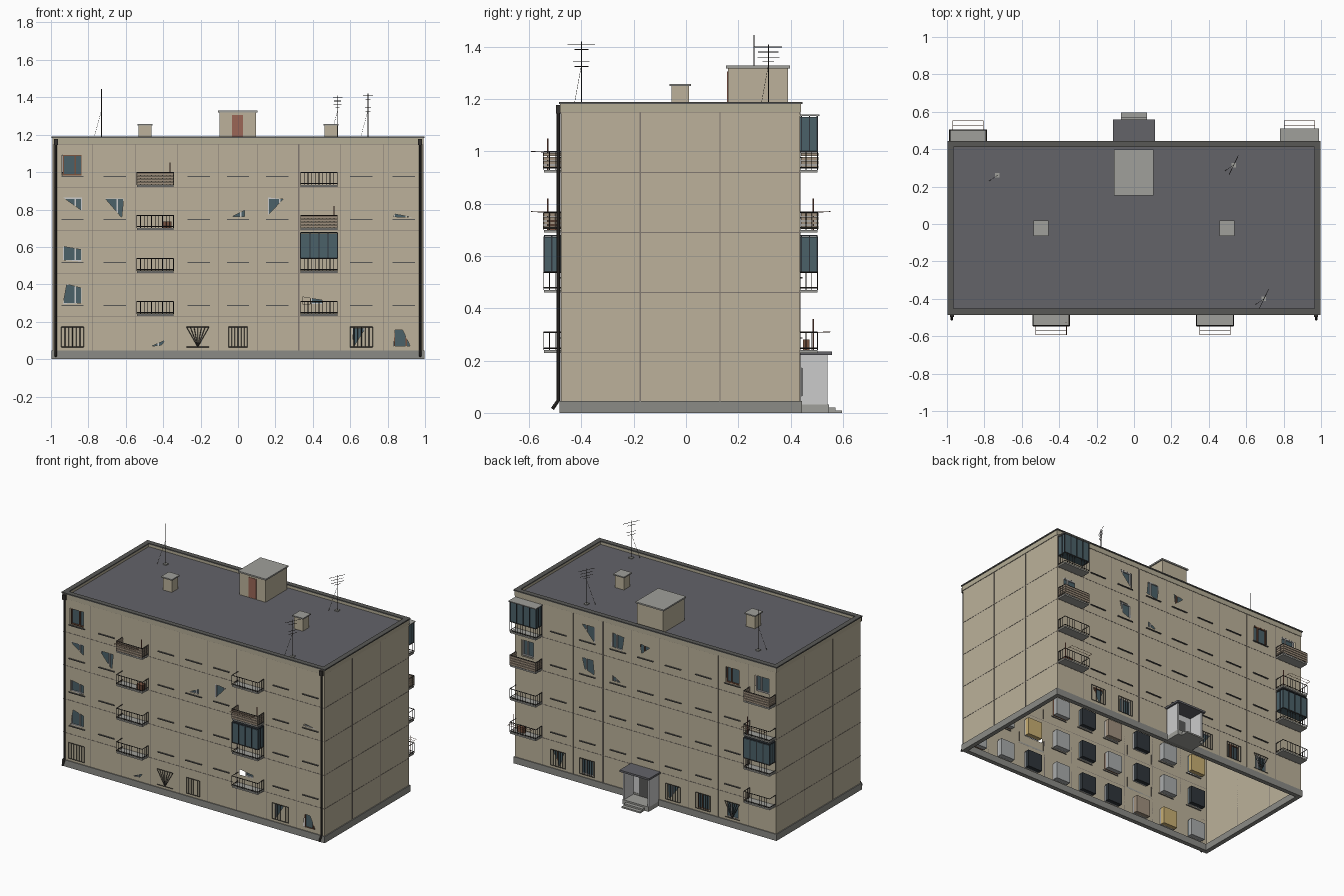
import bpy, bmesh, math, random
from mathutils import Vector, Matrix

if "Cube" in bpy.data.objects:
    bpy.data.objects.remove(bpy.data.objects["Cube"])

random.seed(4)
COL = {"wall": (.73, .69, .60), "parapet": (.70, .67, .58), "cap": (.35, .35, .34), "roof": (.39, .39, .41),
       "plinth": (.54, .54, .52), "seam": (.50, .47, .44), "glass": (.30, .38, .41), "white": (.80, .81, .80),
       "concrete": (.62, .62, .60), "metal": (.22, .21, .20), "brown": (.47, .33, .26), "red": (.60, .40, .34),
       "dark": (.20, .22, .24), "yellow": (.78, .68, .45), "tan": (.62, .56, .49), "grey": (.66, .67, .67)}
FRONT, BACK = (-1, -.478), (1, .437)
parts = {}


def material(key):
    m = bpy.data.materials.get(key)
    if not m:
        m = bpy.data.materials.new(key)
        m.diffuse_color = (*[c ** 2.2 for c in COL[key]], 1)
        m.use_nodes = True
        m.node_tree.nodes["Principled BSDF"].inputs["Base Color"].default_value = m.diffuse_color
    return m


def mesh_of(name, col):
    return parts.setdefault(name, (bmesh.new(), col))[0]


def box(name, col, x0, x1, y0, y1, z0, z1):
    size = (abs(x1 - x0), abs(y1 - y0), abs(z1 - z0), 1)
    mid = Vector(((x0 + x1) / 2, (y0 + y1) / 2, (z0 + z1) / 2))
    bmesh.ops.create_cube(mesh_of(name, col), size=1, matrix=Matrix.Translation(mid) @ Matrix.Diagonal(size))


def fbox(F, name, col, u0, u1, d0, d1, z0, z1):
    """Box on a long facade; d is the distance outward from the wall."""
    box(name, col, u0, u1, F[1] + F[0] * d0, F[1] + F[0] * d1, z0, z1)


def rod(name, col, p, q, r=.002, sides=6):
    p, q = Vector(p), Vector(q)
    rot = (q - p).to_track_quat('Z', 'Y').to_matrix().to_4x4()
    bmesh.ops.create_cone(mesh_of(name, col), cap_ends=True, segments=sides, radius1=r, radius2=r,
                          depth=(q - p).length, matrix=Matrix.Translation((p + q) / 2) @ rot)


def wall(name, outline, holes, loc, rot):
    """Flat wall sheet with polygon openings, from a filled 2D curve."""
    cu = bpy.data.curves.new(name, 'CURVE')
    cu.dimensions, cu.fill_mode = '2D', 'BOTH'
    for poly in [outline] + holes:
        s = cu.splines.new('POLY')
        s.points.add(len(poly) - 1)
        for pt, (a, b) in zip(s.points, poly):
            pt.co = (a, b, 0, 1)
        s.use_cyclic_u = True
    tmp = bpy.data.objects.new(name + "_curve", cu)
    bpy.context.collection.objects.link(tmp)
    me = bpy.data.meshes.new_from_object(tmp.evaluated_get(bpy.context.evaluated_depsgraph_get()))
    bpy.data.objects.remove(tmp)
    me.materials.clear()
    me.materials.append(material("wall"))
    ob = bpy.data.objects.new(name, me)
    ob.location, ob.rotation_euler = loc, rot
    bpy.context.collection.objects.link(ob)


def rect(u0, u1, z0, z1):
    return [(u0, z0), (u1, z0), (u1, z1), (u0, z1)]


# Walls with the openings that show the windows behind
W0, W1, H = -.99, .99, 1.16
front_holes = [rect(-.94, -.838, .982, 1.092), [(-.935, .865), (-.835, .865), (-.835, .795)],
               [(-.71, .86), (-.612, .86), (-.622, .757)], [(.16, .865), (.24, .855), (.16, .77)],
               [(-.03, .762), (.035, .762), (.035, .795)], [(.83, .762), (.93, .758), (.84, .775)],
               [(-.935, .602), (-.838, .585), (-.838, .522), (-.935, .53)],
               [(-.915, .40), (-.838, .38), (-.838, .30), (-.935, .295)],
               [(.345, .332), (.45, .315), (.45, .295), (.345, .295)],
               [(-.46, .07), (-.39, .10), (-.41, .075)], [(.61, .165), (.68, .165), (.62, .07)],
               [(.84, .155), (.88, .155), (.92, .07), (.83, .07)]]
back_holes = [[(.48, 1.09), (.385, 1.09), (.385, .985)], [(.25, 1.09), (.165, 1.08), (.18, .985), (.26, 1.0)],
              [(.04, 1.07), (-.03, 1.06), (.03, 1.01)], rect(-.71, -.61, .985, 1.09), rect(-.94, -.83, .95, 1.09),
              [(.48, .865), (.40, .86), (.39, .765), (.46, .79)], [(.25, .80), (.19, .765), (.25, .765)],
              rect(.85, .94, .75, .86), [(.62, .165), (.70, .165), (.65, .07)], rect(.40, .48, .07, .165),
              [(-.25, .165), (-.17, .165), (-.18, .07)], rect(-.48, -.40, .07, .165), rect(-.70, -.62, .07, .165)]
wall("front_wall", rect(W0, W1, .04, H), front_holes, (0, FRONT[1], 0), (math.pi / 2, 0, 0))
wall("back_wall", rect(W0, W1, .04, H), [[(-u, z) for u, z in h] for h in back_holes],
     (0, BACK[1], 0), (math.pi / 2, 0, math.pi))
for s, n in ((1, "right_wall"), (-1, "left_wall")):
    wall(n, rect(FRONT[1], BACK[1], .04, H), [], (s * W1, 0, 0), (math.pi / 2, 0, math.pi / 2))


def ring(name, col, o, t, z0, z1):
    """Rectangular ring around the block; o = outward offset, t = thickness."""
    x, y0, y1 = W1 + o, FRONT[1] - o, BACK[1] + o
    box(name, col, -x, x, y0, y0 + t, z0, z1)
    box(name, col, -x, x, y1 - t, y1, z0, z1)
    for s in (-1, 1):
        box(name, col, s * x, s * (x - t), y0 + t, y1 - t, z0, z1)


# Plinth, parapet, coping and roof
ring("plinth", "plinth", .006, .03, 0, .045)
ring("parapet", "parapet", .003, .026, 1.15, 1.182)
ring("parapet_coping", "cap", .008, .034, 1.182, 1.19)
box("roof", "roof", -.975, .975, -.465, .425, 1.15, 1.165)

# Panel seams
LEVELS = [.23, .46, .69, .92, 1.15]
for F in (FRONT, BACK):
    for z in LEVELS:
        fbox(F, "panel_seams", "seam", W0, W1, 0, .0012, z - .0015, z + .0015)
    for u in (-.78, -.55, -.325, -.105, .105, .325, .55, .78):
        w = .004 if u == .325 else .0015
        fbox(F, "panel_seams", "seam", u - w, u + w, 0, .0015, .045, 1.15)
for s in (-1, 1):
    for z in LEVELS:
        box("panel_seams", "seam", s * W1, s * (W1 + .0012), FRONT[1], BACK[1], z - .0015, z + .0015)
    for y in (-.175, .13):
        box("panel_seams", "seam", s * W1, s * (W1 + .0015), y - .002, y + .002, .045, 1.15)

# Windows: frame, glass, curtain box inside the shell, outside sill
BAYS = [-.885, -.66, -.44, -.21, 0, .21, .44, .66, .885]


def window(F, u, z, frame):
    a, b, t = u - .052, u + .052, z + .112
    fbox(F, "window_glass", "glass", a, b, -.014, -.017, z, t)
    for p, q, r, s in ((a, a + .007, z, t), (b - .007, b, z, t), (u + .01, u + .018, z, t),
                       (a, b, z, z + .007), (a, b, t - .007, t)):
        fbox(F, "window_frames_" + frame, frame, p, q, -.006, -.014, r, s)
    c = random.choice(["dark", "dark", "grey", "tan", "grey", "yellow"])
    fbox(F, "curtain_box_" + c, c, a - .002, b + .002, -.018, -.045, z - .002, t + .002)


for F in (FRONT, BACK):
    balc = (-.44, .44) if F is FRONT else (-.885, .885)
    for i, z in enumerate((.06, .292, .522, .752, .982)):
        for u in BAYS:
            if F is BACK and i == 0 and u == 0:
                continue
            window(F, u, z, random.choice(["white", "white", "brown"]))
            if i and u not in balc:
                fbox(F, "window_sills", "cap", u - .06, u + .06, -.005, .008, z - .008, z - .003)

# Ground-floor window grilles
def grille(F, u, w=.055, fan=False, n=7):
    y = F[1] + F[0] * .006
    for z in (.065, .172):
        rod("window_grilles", "metal", (u - w, y, z), (u + w, y, z), .0018, 4)
    for k in range(n):
        x = u - w + 2 * w * k / (n - 1)
        rod("window_grilles", "metal", (u if fan else x, y, .065), (x, y, .172), .0018, 4)


for u, fan in ((-.885, False), (-.215, True), (0, False), (.66, False)):
    grille(FRONT, u, .05 if u == 0 else .06, fan)
for u in (.66, .44, -.21, -.44, -.66):
    grille(BACK, u, .055, u == -.66)


# Balconies
def balcony(F, u, z, style="rail", line=False):
    w, d, top = .098, .066, z + .078
    fbox(F, "balcony_slabs", "concrete", u - w, u + w, 0, d, z, z + .01)
    P = lambda du, dd, zz: (u + du, F[1] + F[0] * dd, zz)
    for a, b in (((-w, 0), (-w, d)), ((-w, d), (w, d)), ((w, d), (w, 0))):
        for zz in (top, z + .018):
            rod("balcony_rails", "metal", P(*a, zz), P(*b, zz), .0028, 4)
        n = 11 if a[0] != b[0] else 4
        for k in range(n):
            x, y = (a[j] + (b[j] - a[j]) * k / (n - 1) for j in (0, 1))
            rod("balcony_balusters", "metal", P(x, y, z + .01), P(x, y, top), .0015, 4)
    if style == "slat":
        for k in range(4):
            z0 = z + .014 + k * .016
            fbox(F, "balcony_cladding", "tan", u - w, u + w, d - .002, d + .003, z0, z0 + .013)
            for s in (-1, 1):
                fbox(F, "balcony_cladding", "tan", u + s * w, u + s * (w - .004), .002, d, z0, z0 + .013)
    if style == "glazed":
        gt = z + .215
        fbox(F, "balcony_glazing", "glass", u - w + .002, u + w - .002, 0, d - .002, top, gt - .003)
        for k in range(5):
            x = u - w + 2 * w * k / 4
            fbox(F, "balcony_glazing_frames", "dark", x - .003, x + .003, d - .004, d + .001, top, gt)
        for s in (-1, 1):
            for y in (.002, .033):
                fbox(F, "balcony_glazing_frames", "dark", u + s * (w - .003), u + s * (w + .001), y, y + .005, top, gt)
        if z > .9:
            fbox(F, "balcony_canopy", "concrete", u - w - .006, u + w + .006, 0, d + .008, gt, gt + .006)
        else:
            fbox(F, "balcony_glazing_frames", "dark", u - w, u + w, 0, d, gt, gt + .006)
    if line:
        for s in (-.082, .082):
            rod("clothes_lines", "brown", P(s, d, top), P(s, .115, top + .002), .0015, 4)
        for y in (.09, .115):
            rod("clothes_lines", "brown", P(-.082, y, top + .002), P(.082, y, top + .002), .0012, 4)
        rod("balcony_poles", "red", P(.08, .05, z + .01), P(.08, .05, z + .13), .003, 4)


for F, u, styles, line in ((FRONT, -.443, ("rail", "rail", "rail", "slat"), 3),
                           (FRONT, .433, ("rail", "glazed", "slat", "rail"), 2),
                           (BACK, -.887, ("rail", "glazed", "rail", "slat"), 2),
                           (BACK, .885, ("rail", "rail", "slat", "glazed"), 0)):
    for i, st in enumerate(styles):
        balcony(F, u, LEVELS[i], st, i == line)
fbox(FRONT, "balcony_crate", "brown", -.40, -.355, .015, .05, .70, .735)
fbox(BACK, "balcony_crate", "brown", .90, .95, .01, .035, .24, .28)

# Entrance porch: side walls, canopy, door and steps
for s in (-1, 1):
    fbox(BACK, "porch_side_walls", "white", s * .088, s * .10, 0, .105, .03, .222)
fbox(BACK, "porch_canopy", "roof", -.112, .112, 0, .122, .222, .235)
fbox(BACK, "porch_floor", "concrete", -.10, .10, 0, .11, 0, .032)
fbox(BACK, "porch_back", "white", -.088, .088, .001, .004, .032, .222)
fbox(BACK, "entrance_door", "cap", -.045, .045, .004, .008, .032, .18)
fbox(BACK, "porch_steps", "concrete", -.07, .07, .11, .135, 0, .021)
fbox(BACK, "porch_steps", "concrete", -.07, .07, .135, .16, 0, .01)

# Roof stair house and vents
box("stair_house", "wall", -.10, .097, .16, .39, 1.16, 1.318)
box("stair_house_cap", "concrete", -.108, .104, .153, .397, 1.318, 1.328)
box("stair_house_door", "red", -.032, .028, .157, .161, 1.168, 1.305)
for s in (-1, 1):
    x = s * .497
    box("vent_shafts", "wall", x - .034, x + .034, -.056, .012, 1.16, 1.25)
    box("vent_caps", "concrete", x - .041, x + .041, -.064, .02, 1.25, 1.258)

# Antennas
for x, y, top, bars in ((-.73, .26, 1.445, ()),
                        (.533, .315, 1.41, ((1.40, 1), (1.38, .75), (1.36, .8), (1.345, .4))),
                        (.695, -.40, 1.42, ((1.41, 1), (1.39, .5), (1.345, .6), (1.325, .5)))):
    rod("antenna_masts", "metal", (x, y, 1.16), (x, y, top), .002)
    box("antenna_feet", "concrete", x - .012, x + .012, y - .012, y + .012, 1.16, 1.172)
    rod("antenna_wires", "metal", (x - .045, y - .03, 1.165), (x, y, 1.33), .0008, 4)
    for z, k in bars:
        rod("antenna_bars", "metal", (x - .025 * k, y - .052 * k, z), (x + .025 * k, y + .052 * k, z), .0015, 4)

# Corner downpipes on the front
for s in (-1, 1):
    x, y = s * .974, FRONT[1] - .011
    rod("downpipes", "metal", (x, y, .045), (x, y, 1.15), .0065, 8)
    rod("downpipes", "metal", (x, y, .047), (x, y - .022, .015), .0065, 8)
    box("downpipe_hoppers", "metal", x - .011, x + .011, y - .008, y + .01, 1.145, 1.178)

for name, (bm, col) in parts.items():
    me = bpy.data.meshes.new(name)
    bm.to_mesh(me)
    bm.free()
    me.materials.append(material(col))
    bpy.context.collection.objects.link(bpy.data.objects.new(name, me))
